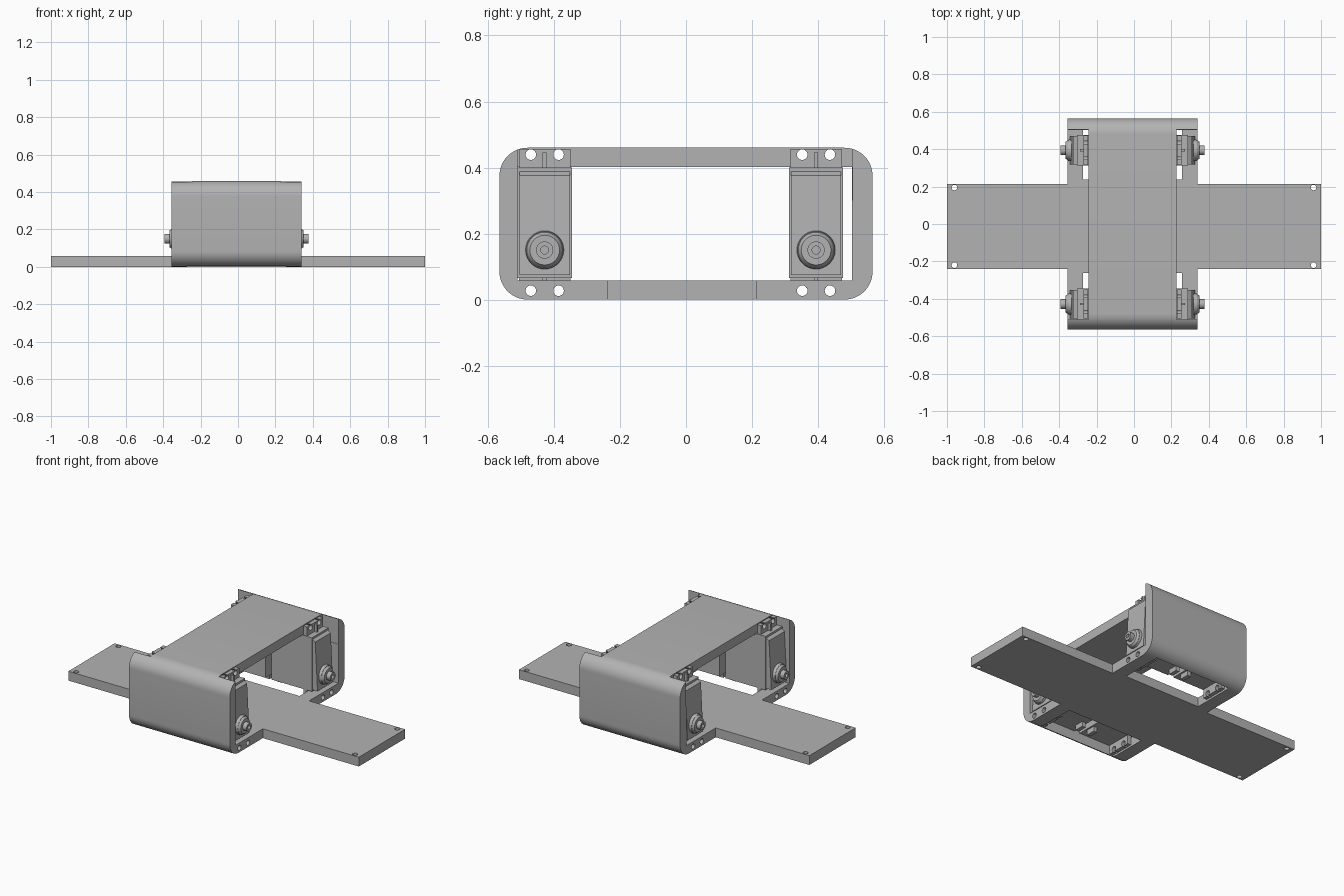
import bpy, bmesh, math
from mathutils import Matrix, Vector

cube = bpy.data.objects.get("Cube")
if cube:
    bpy.data.objects.remove(cube, do_unlink=True)

grey = bpy.data.materials.new("plain grey")
grey.use_nodes = True
colour = (0.45, 0.45, 0.45, 1)
grey.diffuse_color = colour
grey.node_tree.nodes["Principled BSDF"].inputs["Base Color"].default_value = colour

CX = -0.008            # centre line of the frame and motors
HALF = 0.347           # half width of the frame


def finish(name, bm, smooth=False):
    bmesh.ops.recalc_face_normals(bm, faces=bm.faces)
    mesh = bpy.data.meshes.new(name)
    bm.to_mesh(mesh)
    bm.free()
    ob = bpy.data.objects.new(name, mesh)
    bpy.context.collection.objects.link(ob)
    mesh.materials.append(grey)
    if smooth:
        shade(ob)
    return ob


def shade(ob):
    bpy.ops.object.select_all(action='DESELECT')
    ob.select_set(True)
    bpy.context.view_layer.objects.active = ob
    bpy.ops.object.shade_smooth_by_angle(angle=math.radians(30))


def add_box(bm, x, y, z):
    lo, hi = Vector((x[0], y[0], z[0])), Vector((x[1], y[1], z[1]))
    m = Matrix.Translation((lo + hi) / 2) @ Matrix.Diagonal((*(hi - lo), 1))
    return bmesh.ops.create_cube(bm, size=1, matrix=m)["verts"]


def add_rod(bm, start, end, r1, r2=None, axis='X', sides=32):
    start, end = Vector(start), Vector(end)
    turn = Matrix.Rotation(math.pi / 2, 4, 'Y') if axis == 'X' else Matrix()
    bmesh.ops.create_cone(bm, cap_ends=True, segments=sides, radius1=r1,
                          radius2=r1 if r2 is None else r2, depth=(end - start).length,
                          matrix=Matrix.Translation((start + end) / 2) @ turn)


def box(name, x, y, z):
    bm = bmesh.new()
    add_box(bm, x, y, z)
    return finish(name, bm)


def cut(ob, *cutters, mode='DIFFERENCE'):
    for c in cutters:
        mod = ob.modifiers.new("cut", 'BOOLEAN')
        mod.object, mod.operation, mod.solver = c, mode, 'EXACT'
    deps = bpy.context.evaluated_depsgraph_get()
    ob.data = bpy.data.meshes.new_from_object(ob.evaluated_get(deps))
    ob.modifiers.clear()
    for c in cutters:
        bpy.data.objects.remove(c, do_unlink=True)


# Body frame: a block with rounded long edges, opened along x
frame = box("body_frame", (CX - HALF, CX + HALF), (-0.565, 0.565), (0, 0.46))
bm = bmesh.new()
bm.from_mesh(frame.data)
long_edges = [e for e in bm.edges if abs(e.verts[0].co.x - e.verts[1].co.x) > 0.1]
bmesh.ops.bevel(bm, geom=long_edges, offset=0.085, segments=12, profile=0.5, affect='EDGES')
bm.to_mesh(frame.data)
bm.free()

cutters = [box("tunnel", (-0.6, 0.6), (-0.51, 0.503), (0.058, 0.402))]
for s in (-1, 1):
    # side recess in the roof where the motors poke out
    x = sorted((CX + s * 0.235, CX + s * 0.6))
    cutters.append(box("roof_recess", x, (-0.51, 0.505), (0.3, 0.6)))
# floor windows under the motors
for y in ((-0.51, -0.263), (0.237, 0.503)):
    cutters.append(box("floor_window", (CX - 0.265, CX + 0.265), y, (-0.1, 0.2)))
cut(frame, *cutters)

# Long cross plate joined to the floor, with corner screw holes
plate = box("cross_plate", (-1, 1), (-0.24, 0.215), (0, 0.058))
cut(frame, plate, mode='UNION')
bm = bmesh.new()
for x in (-0.96, 0.96):
    for y in (-0.22, 0.195):
        add_rod(bm, (x, y, -0.1), (x, y, 0.2), 0.015, axis='Z', sides=20)
# Motor screw holes running across the frame
MOTORS = (-0.428, 0.394)
for y in MOTORS:
    for dy in (-0.042, 0.042):
        for z in (0.027, 0.439):
            add_rod(bm, (-0.6, y + dy, z), (0.6, y + dy, z), 0.016, sides=20)
cut(frame, finish("screw_holes", bm))
shade(frame)


def motor(name, y, s):
    def span(a, b):
        return sorted((CX + s * a, CX + s * b))

    def rod(bm, a, b, z, r1, r2=None):
        lo, hi = span(a, b)
        if s < 0 and r2 is not None:
            r1, r2 = r2, r1
        add_rod(bm, (lo, y, z), (hi, y, z), r1, r2)

    # case with a narrower cover that leans back towards the top
    bm = bmesh.new()
    add_box(bm, span(0.02, 0.298), (y - 0.082, y + 0.082), (0.066, 0.4))
    cover = add_box(bm, span(0.298, 0.333), (y - 0.076, y + 0.076), (0.074, 0.388))
    for v in cover:
        if v.co.z > 0.2 and abs(v.co.x - CX) > 0.32:
            v.co.x -= s * 0.016
            v.co.z -= 0.012
    # cable exit under the inner end
    add_box(bm, span(0.03, 0.055), (y - 0.03, y + 0.03), (0.035, 0.066))
    # ribs behind the mounting ears
    for z in ((0.4, 0.445), (0.02, 0.066)):
        add_box(bm, span(0.262, 0.28), (y - 0.006, y + 0.006), z)
    finish(name + "_case", bm)

    # mounting ears with open screw slots
    for label, z, hole, slot in (("upper", (0.4, 0.456), 0.439, (0.439, 0.5)),
                                 ("lower", (0.01, 0.066), 0.027, (-0.1, 0.027))):
        ear = box(f"{name}_{label}_ear", span(0.238, 0.262), (y - 0.078, y + 0.078), z)
        bm = bmesh.new()
        for dy in (-0.042, 0.042):
            add_rod(bm, (CX + s * 0.25 - 0.1, y + dy, hole),
                    (CX + s * 0.25 + 0.1, y + dy, hole), 0.016, sides=20)
        holes = finish("ear_holes", bm)
        bm = bmesh.new()
        for dy in (-0.042, 0.042):
            add_box(bm, span(0.2, 0.3), (y + dy - 0.007, y + dy + 0.007), slot)
        cut(ear, holes, finish("ear_slots", bm))

    # output collar and shaft with a sunken screw hole
    bm = bmesh.new()
    rod(bm, 0.315, 0.345, 0.15, 0.06, 0.056)
    rod(bm, 0.345, 0.358, 0.15, 0.054, 0.045)
    finish(name + "_collar", bm, True)
    bm = bmesh.new()
    rod(bm, 0.35, 0.385, 0.15, 0.026)
    shaft = finish(name + "_shaft", bm)
    bm = bmesh.new()
    rod(bm, 0.365, 0.42, 0.15, 0.012)
    cut(shaft, finish("shaft_hole", bm))
    shade(shaft)


for y, end in zip(MOTORS, ("front", "back")):
    for s, side in ((1, "left"), (-1, "right")):
        motor(f"{end}_{side}_motor", y, s)
